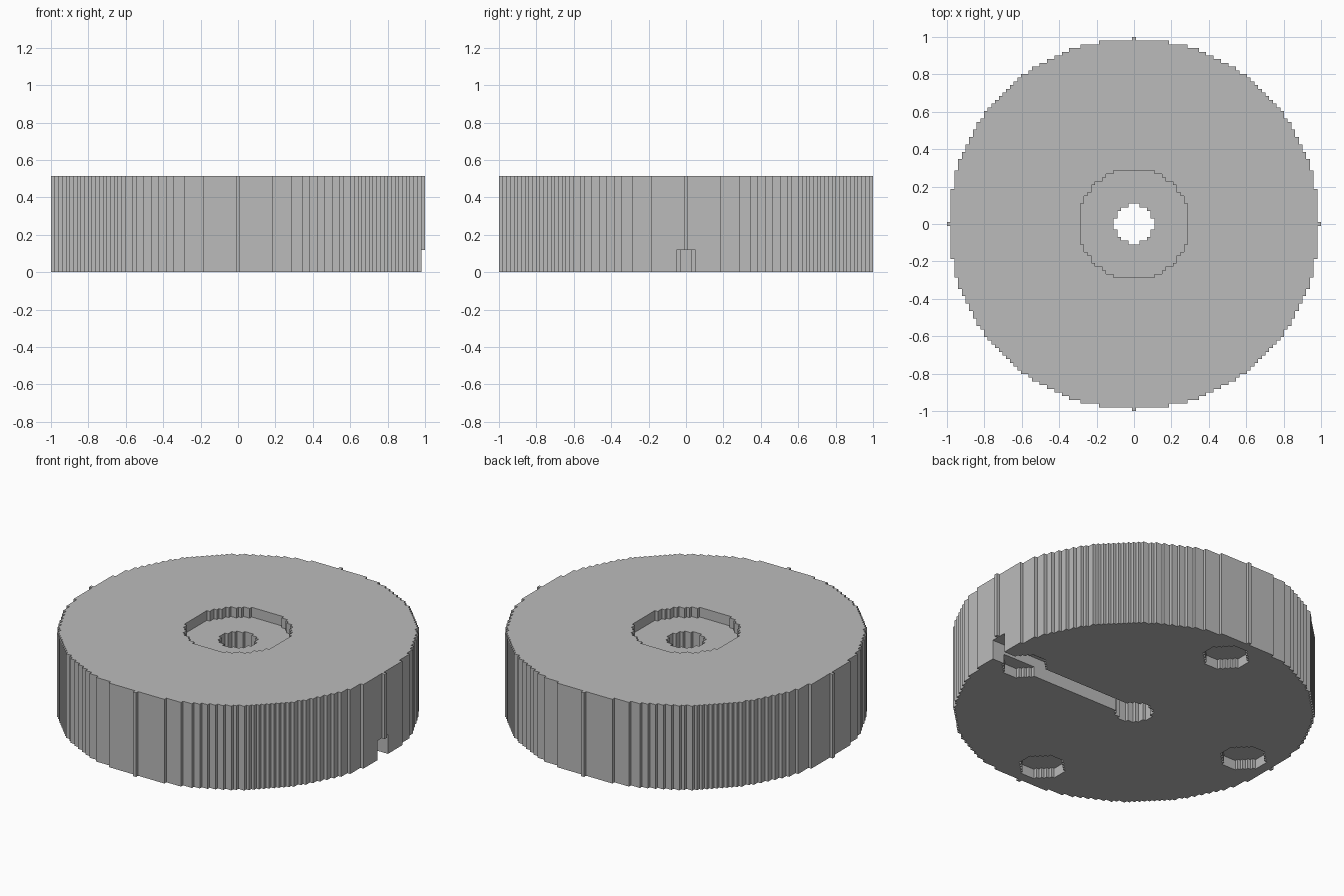
import bpy
import bmesh

if "Cube" in bpy.data.objects:
    bpy.data.objects.remove(bpy.data.objects["Cube"], do_unlink=True)

R = 50                      # outer radius in cells
CELL = 2 / (2 * R + 1)      # cell size
LEVELS = [0, 3, 6, 23, 26]  # layer boundaries, in cells


def in_disc(i, j, r_sq, ci=0, cj=0):
    return (i - ci) ** 2 + (j - cj) ** 2 <= r_sq


def solid(i, j, band):
    """True when the stepped body fills this cell of the band."""
    if not 0 <= band < len(LEVELS) - 1 or not in_disc(i, j, R * R):
        return False
    if in_disc(i, j, 27):                                  # centre bore
        return False
    if band == 3 and in_disc(i, j, 224):                   # top recess
        return False
    if band <= 1 and abs(j) <= 2 and i >= 0:               # cable channel
        return False
    if band == 0:                                          # foot sockets
        for ci, cj in ((40, 0), (-40, 0), (0, 40), (0, -40)):
            if in_disc(i, j, 40, ci, cj):
                return False
    return True


# Stepped disc body: only the exposed faces of each cell
bm = bmesh.new()
verts = {}


def vert(a, b, level):
    key = (a, b, level)
    if key not in verts:
        verts[key] = bm.verts.new(((a - 0.5) * CELL, (b - 0.5) * CELL,
                                   LEVELS[level] * CELL))
    return verts[key]


def quad(*corners):
    bm.faces.new([vert(*c) for c in corners])


for band in range(len(LEVELS) - 1):
    lo, hi = band, band + 1
    for i in range(-R, R + 1):
        for j in range(-R, R + 1):
            if not solid(i, j, band):
                continue
            a, b, c, d = (i, j), (i + 1, j), (i + 1, j + 1), (i, j + 1)
            if not solid(i, j, band + 1):
                quad(*[p + (hi,) for p in (a, b, c, d)])
            if not solid(i, j, band - 1):
                quad(*[p + (lo,) for p in (d, c, b, a)])
            sides = ((0, -1, a, b), (1, 0, b, c), (0, 1, c, d), (-1, 0, d, a))
            for di, dj, p, q in sides:
                if not solid(i + di, j + dj, band):
                    quad(p + (lo,), q + (lo,), q + (hi,), p + (hi,))

mesh = bpy.data.meshes.new("disc_base")
bm.to_mesh(mesh)
bm.free()

# Plain grey finish
grey = bpy.data.materials.new("plain_grey")
grey.use_nodes = True
colour = (0.5, 0.5, 0.5, 1)
grey.diffuse_color = colour
grey.node_tree.nodes["Principled BSDF"].inputs["Base Color"].default_value = colour
mesh.materials.append(grey)

base = bpy.data.objects.new("disc_base", mesh)
bpy.context.collection.objects.link(base)
